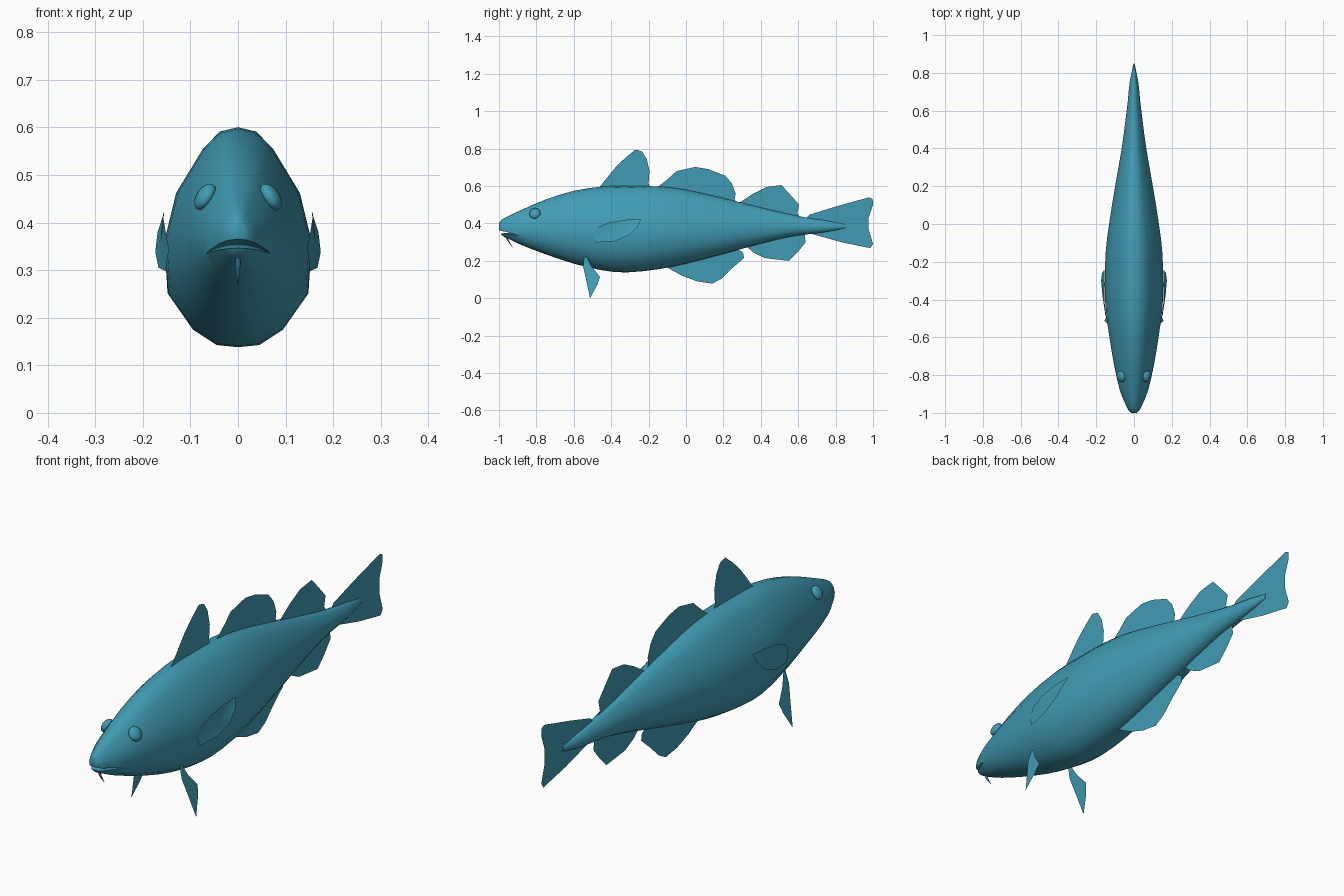
import bpy, bmesh, math
from mathutils import Vector, Matrix

if "Cube" in bpy.data.objects:
    bpy.data.objects.remove(bpy.data.objects["Cube"])

mat = bpy.data.materials.new("teal")
mat.diffuse_color = (0.053, 0.33, 0.456, 1)
mat.use_nodes = True
mat.node_tree.nodes["Principled BSDF"].inputs["Base Color"].default_value = mat.diffuse_color


def make(name, verts, faces, smooth=None):
    me = bpy.data.meshes.new(name)
    me.from_pydata(verts, [], faces)
    bm = bmesh.new()
    bm.from_mesh(me)
    bmesh.ops.recalc_face_normals(bm, faces=bm.faces)
    bm.to_mesh(me)
    bm.free()
    me.materials.append(mat)
    ob = bpy.data.objects.new(name, me)
    bpy.context.collection.objects.link(ob)
    if smooth:
        shade(ob, smooth)
    return ob


def shade(ob, angle):
    bpy.ops.object.select_all(action='DESELECT')
    ob.select_set(True)
    bpy.context.view_layer.objects.active = ob
    bpy.ops.object.shade_smooth_by_angle(angle=math.radians(angle))


def loft(name, rings, smooth=None):
    n = len(rings[0])
    verts = [p for r in rings for p in r]
    faces = [(i * n + j, i * n + (j + 1) % n, (i + 1) * n + (j + 1) % n, (i + 1) * n + j)
             for i in range(len(rings) - 1) for j in range(n)]
    faces += [tuple(range(n)), tuple(range(len(verts) - n, len(verts)))]
    return make(name, verts, faces, smooth)


def catmull(a, b, c, d, t):
    return [0.5 * (2 * q + (r - p) * t + (2 * p - 5 * q + 4 * r - s) * t * t
                   + (3 * q - p - 3 * r + s) * t ** 3) for p, q, r, s in zip(a, b, c, d)]


# Body stations: y, bottom z, top z, half width
stations = [
    (-1.0, .366, .402, .014), (-.985, .337, .42, .03), (-.95, .318, .44, .047),
    (-.88, .285, .472, .075), (-.75, .235, .528, .105), (-.6, .185, .574, .13),
    (-.45, .15, .597, .15), (-.32, .138, .60, .155), (-.15, .155, .598, .15),
    (0, .185, .58, .132), (.2, .237, .535, .10), (.4, .292, .485, .065),
    (.55, .328, .45, .045), (.65, .342, .43, .033), (.75, .354, .415, .023),
    (.85, .375, .395, .003)]
# Half cross-section: x fraction, height fraction
half = [(0, 1), (.25, .98), (.48, .9), (.84, .7), (1, .48), (.955, .245),
        (.61, .08), (.29, .01), (0, 0)]
section = half + [(-x, z) for x, z in half[-2:0:-1]]

dense = []
for i in range(len(stations) - 1):
    a, d = stations[max(i - 1, 0)], stations[min(i + 2, len(stations) - 1)]
    dense += [catmull(a, stations[i], stations[i + 1], d, t) for t in (0, .5)]
dense.append(stations[-1])
body = loft("body", [[(x * w, y, b + z * (t - b)) for x, z in section]
                     for y, b, t, w in dense])

# Mouth slit cut from the snout by an arched wedge
rings = []
for k in range(-6, 7):
    x = k * .02
    z = .358 - 4.0 * x * x
    rings.append([(x, -1.05, z + .012), (x, -.89, z - .004), (x, -1.05, z - .016)])
cutter = loft("mouth_cutter", rings)
cutter.hide_render = True
mod = body.modifiers.new("mouth", 'BOOLEAN')
mod.operation = 'DIFFERENCE'
mod.object = cutter
bpy.context.view_layer.objects.active = body
bpy.ops.object.modifier_apply(modifier="mouth")
bpy.data.objects.remove(cutter)
shade(body, 50)

# Flat midline fins as (y, z) outlines, with bases buried in the body
fins = {
    "first_dorsal_fin": [(-.47, .585), (-.41, .66), (-.37, .708), (-.32, .755), (-.27, .795),
                         (-.235, .785), (-.21, .745), (-.195, .68), (-.2, .615), (-.19, .58)],
    "second_dorsal_fin": [(-.17, .58), (-.1, .635), (-.05, .68), (.05, .702), (.12, .69),
                          (.21, .655), (.245, .615), (.265, .56), (.26, .53), (.28, .49)],
    "third_dorsal_fin": [(.27, .50), (.36, .56), (.43, .595), (.51, .605), (.55, .562),
                         (.605, .50), (.595, .455), (.62, .42)],
    "first_anal_fin": [(-.12, .175), (-.02, .12), (.06, .09), (.14, .078), (.19, .105),
                       (.235, .15), (.31, .215), (.305, .245), (.25, .275)],
    "second_anal_fin": [(.31, .29), (.36, .245), (.42, .215), (.55, .20), (.6, .25),
                        (.64, .30), (.635, .33), (.64, .36)],
    "tail_fin": [(.62, .40), (.66, .447), (.8, .49), (.98, .54), (.998, .53), (1, .5),
                 (.976, .43), (.976, .37), (1, .29), (.985, .268), (.83, .30),
                 (.74, .325), (.66, .348)],
}
for name, pts in fins.items():
    make(name, [(0, y, z) for y, z in pts], [tuple(range(len(pts)))])

# Paired fins: pectorals cup outwards, pelvics splay down
pectoral = [(.145, -.50, .345), (.152, -.47, .38), (.156, -.41, .405), (.157, -.32, .42),
            (.155, -.24, .422), (.169, -.26, .38), (.174, -.30, .338), (.167, -.38, .305),
            (.152, -.48, .298)]
pelvic = [(-.545, .222), (-.53, .22), (-.505, .17), (-.46, .115), (-.475, .07),
          (-.513, 0), (-.53, .08), (-.55, .17)]
for side, s in (("right", 1), ("left", -1)):
    n = len(pectoral)
    make(side + "_pectoral_fin", [(s * x, y, z) for x, y, z in pectoral] + [(s * .163, -.36, .36)],
         [(i, (i + 1) % n, n) for i in range(n)], 60)
    make(side + "_pelvic_fin", [(s * (.157 - .26 * z), y, z) for y, z in pelvic],
         [tuple(range(len(pelvic)))])

    # Eye: flattened ball lying on the head surface
    bpy.ops.mesh.primitive_uv_sphere_add(segments=20, ring_count=12, radius=1)
    eye = bpy.context.object
    eye.name = side + "_eye"
    eye.data.transform(Matrix.Translation((s * .069, -.808, .454))
                       @ Matrix.Rotation(s * math.radians(-12), 4, 'Z')
                       @ Matrix.Rotation(s * math.radians(-33), 4, 'Y')
                       @ Matrix.Diagonal((.018, .03, .031, 1)))
    eye.data.materials.append(mat)
    shade(eye, 60)

# Chin barbel: thin tapering whisker
path = [(-.965, .335, .006), (-.952, .31, .005), (-.94, .29, .0035), (-.925, .27, .001)]
loft("chin_barbel", [[(r * math.cos(a * math.tau / 6), y + r * math.sin(a * math.tau / 6), z)
                      for a in range(6)] for y, z, r in path], 60)
